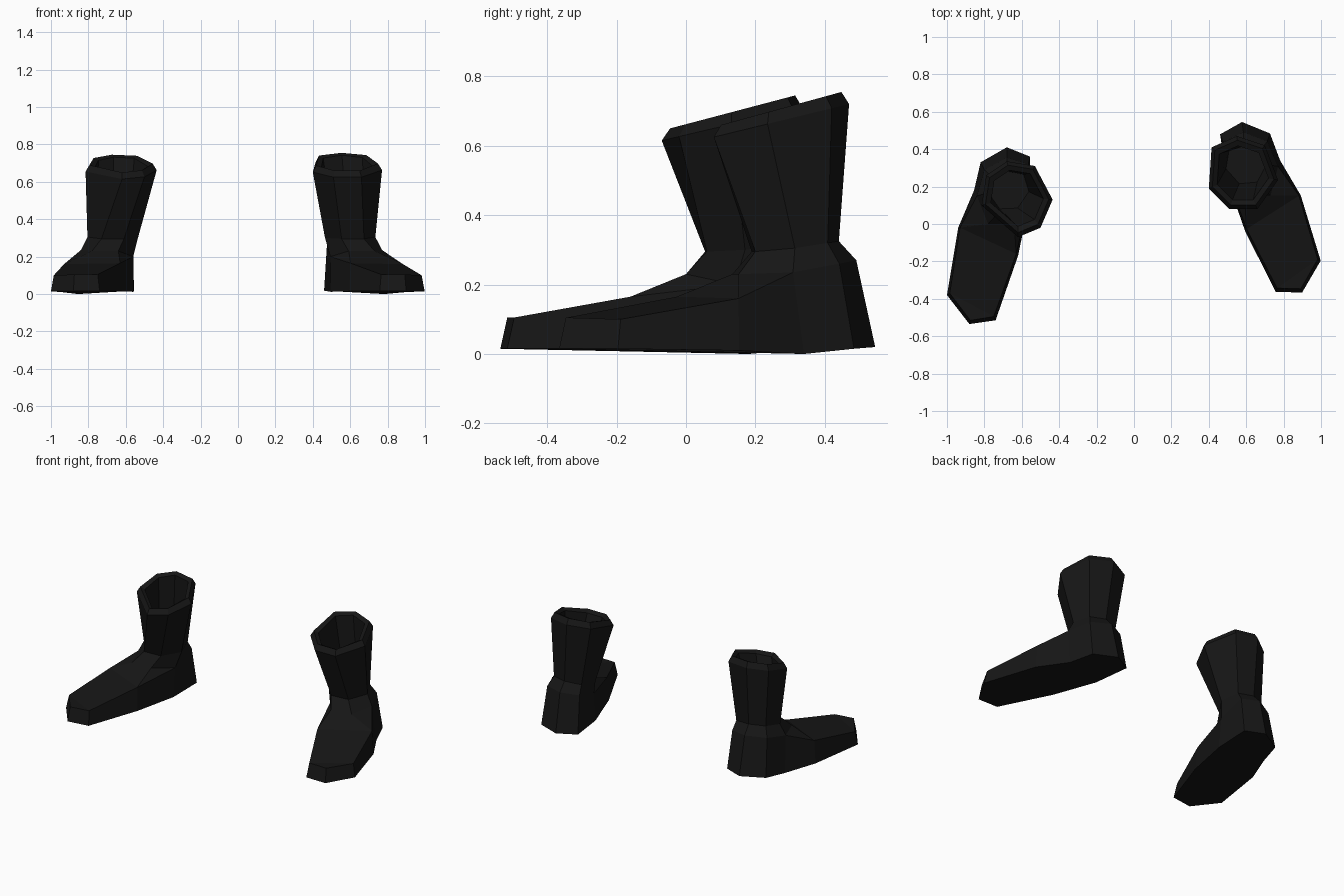
import bpy, bmesh, math
from mathutils import Vector, Matrix

if "Cube" in bpy.data.objects:
    bpy.data.objects.remove(bpy.data.objects["Cube"])

black = bpy.data.materials.new("black_leather")
black.diffuse_color = (0.008, 0.008, 0.008, 1)
black.use_nodes = True
black.node_tree.nodes["Principled BSDF"].inputs["Base Color"].default_value = black.diffuse_color

# Sole outline: toe outer, toe front, toe inner, inner side, heel, outer side
SOLE = [(1.0, -.38, .015), (.88, -.535, .015), (.74, -.515, .015), (.62, -.17, .015),
        (.56, .12, .012), (.555, .36, .018), (.68, .41, .02), (.82, .33, .015),
        (.855, .18, 0), (.94, -.02, .01)]
# Upper edge of the foot, same columns as the sole
UPPER = [(.985, -.37, .10), (.875, -.515, .105), (.75, -.495, .105), (.63, -.16, .165),
         (.56, .14, .20), (.565, .32, .26), (.68, .355, .27), (.80, .29, .26),
         (.84, .15, .235), (.93, -.02, .16)]
# Instep points, outer and inner
INSTEP = [(.78, .0, .23), (.64, .0, .23)]
# Ankle ring, starting front outer
ANKLE = [(.73, .055, .295), (.61, .06, .295), (.535, .17, .30), (.57, .285, .315),
         (.675, .305, .325), (.77, .26, .32), (.805, .16, .305)]


def bridge(bm, a, b):
    n = len(a)
    for i in range(n):
        bm.faces.new((a[i], a[(i + 1) % n], b[(i + 1) % n], b[i]))


def make_boot(name, place, rim, low, high):
    bm = bmesh.new()
    add = lambda pts: [bm.verts.new(p) for p in pts]
    moved = lambda pts: [place @ Vector(p) for p in pts]
    sole, up = add(moved(SOLE)), add(moved(UPPER))
    outer, inner = add(moved(INSTEP))
    ankle_pts = moved(ANKLE)
    ankle = add(ankle_pts)

    # Foot: sole, sides and top of the toe
    bm.faces.new(sole)
    bridge(bm, sole, up)
    for f in ((up[0], up[1], up[2]), (up[0], up[2], up[3], up[9]),
              (up[9], up[3], inner, outer), (up[3], up[4], inner),
              (up[9], outer, up[8])):
        bm.faces.new(f)

    # Ankle and shaft up to the widest edge of the cuff
    bridge(bm, [outer, inner] + up[4:9], ankle)
    y0, y1 = min(p[1] for p in rim), max(p[1] for p in rim)
    cuff_pts = [Vector((x, y, low + (high - low) * (y - y0) / (y1 - y0))) for x, y in rim]
    centre = sum(cuff_pts, Vector()) / len(cuff_pts)

    def inset(scale, lift):
        return [centre.lerp(p, scale).to_2d().to_3d() + Vector((0, 0, p.z + lift)) for p in cuff_pts]

    base = sum(ankle_pts, Vector()) / len(ankle_pts)
    floor = [base.lerp(p, .8) + Vector((0, 0, .01)) for p in ankle_pts]

    # Bevelled cuff and hollow inside
    last = ankle
    for pts in (cuff_pts, inset(.89, .035), inset(.74, .022), floor):
        ring = add(pts)
        bridge(bm, last, ring)
        last = ring
    bm.faces.new(last)

    bmesh.ops.recalc_face_normals(bm, faces=bm.faces[:])
    mesh = bpy.data.meshes.new(name)
    bm.to_mesh(mesh)
    bm.free()
    mesh.materials.append(black)
    obj = bpy.data.objects.new(name, mesh)
    bpy.context.collection.objects.link(obj)


# Mirrored pair: one foot turned out further, each shaft leaning its own way
make_boot("left_boot", Matrix.Scale(-1, 4, (1, 0, 0)),
          [(-.62, -.07), (-.50, -.02), (-.435, .13), (-.53, .31),
           (-.68, .335), (-.79, .26), (-.815, .10)], .615, .71)
make_boot("right_boot", Matrix.Translation((-.043, .05, 0)) @ Matrix.Rotation(math.radians(7.5), 4, 'Z'),
          [(.66, .08), (.51, .08), (.40, .19), (.415, .41),
           (.55, .47), (.70, .42), (.77, .235)], .625, .72)
